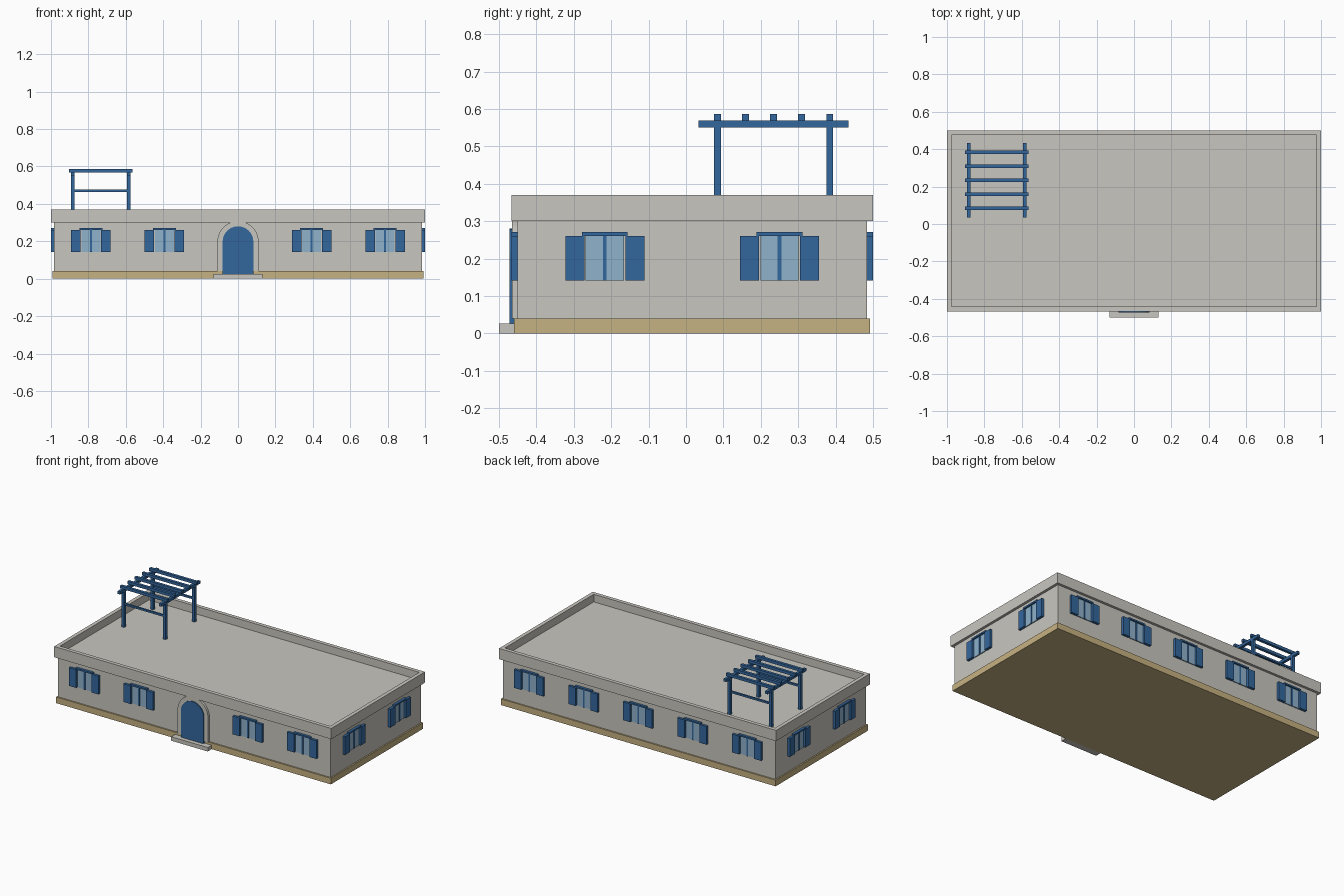
import bpy, bmesh, math
from mathutils import Matrix, Vector

if "Cube" in bpy.data.objects:
    bpy.data.objects.remove(bpy.data.objects["Cube"])


def material(name, rgb):
    m = bpy.data.materials.new(name)
    m.diffuse_color = (*rgb, 1)
    m.use_nodes = True
    m.node_tree.nodes["Principled BSDF"].inputs["Base Color"].default_value = m.diffuse_color
    return m


PLASTER = material("plaster grey", (0.578, 0.565, 0.52))
STONE = material("sand stone", (0.565, 0.445, 0.223))
BLUE = material("painted blue", (0.034, 0.136, 0.337))
GLASS = material("pale blue glass", (0.275, 0.445, 0.597))


def finish(name, bm, mat, loc=(0, 0, 0), turn=0):
    bmesh.ops.recalc_face_normals(bm, faces=bm.faces)
    me = bpy.data.meshes.new(name)
    bm.to_mesh(me)
    bm.free()
    me.materials.append(mat)
    ob = bpy.data.objects.new(name, me)
    ob.location = loc
    ob.rotation_euler.z = turn
    bpy.context.collection.objects.link(ob)
    return ob


def box(name, lo, hi, mat, loc=(0, 0, 0), turn=0):
    lo, hi = Vector(lo), Vector(hi)
    bm = bmesh.new()
    bmesh.ops.create_cube(bm, size=1, matrix=Matrix.Translation((lo + hi) / 2)
                          @ Matrix.Diagonal((*(hi - lo), 1)))
    return finish(name, bm, mat, loc, turn)


def arch(name, r, spring, z0, y_back, y_front, mat, inner=None):
    """Round-topped panel, or an arched band when an inner radius is given."""
    def outline(rad):
        arc = [(rad * math.cos(math.pi * i / 20), spring + rad * math.sin(math.pi * i / 20))
               for i in range(21)]
        return [(rad, z0)] + arc + [(-rad, z0)]
    bm = bmesh.new()
    out = [bm.verts.new((x, y_back, z)) for x, z in outline(r)]
    if inner:
        inn = [bm.verts.new((x, y_back, z)) for x, z in outline(inner)]
        faces = [bm.faces.new((out[i], out[i + 1], inn[i + 1], inn[i]))
                 for i in range(len(out) - 1)]
    else:
        faces = [bm.faces.new(out)]
    ext = bmesh.ops.extrude_face_region(bm, geom=faces, use_keep_orig=True)
    moved = [v for v in ext["geom"] if isinstance(v, bmesh.types.BMVert)]
    bmesh.ops.translate(bm, verts=moved, vec=(0, y_front - y_back, 0))
    return finish(name, bm, mat)


# Building core, all centred on the same y
CY, WX, WY = 0.0165, 0.983, 0.467
box("plinth", (-0.992, CY - 0.476, 0), (0.992, CY + 0.476, 0.04), STONE)
box("walls", (-WX, CY - WY, 0.04), (WX, CY + WY, 0.302), PLASTER)

# Parapet: block whose top is inset and sunk to the roof level
bm = bmesh.new()
bmesh.ops.create_cube(bm, size=1, matrix=Matrix.Translation((0, CY, 0.335))
                      @ Matrix.Diagonal((2, 0.967, 0.07, 1)))
bm.normal_update()
top = max(bm.faces, key=lambda f: f.calc_center_median().z)
bmesh.ops.inset_region(bm, faces=[top], thickness=0.035)
# Vertical sides for the sunken roof
ext = bmesh.ops.extrude_discrete_faces(bm, faces=[top])["faces"][0]
bmesh.ops.translate(bm, verts=list(ext.verts), vec=(0, 0, -0.05))
finish("parapet_and_roof", bm, PLASTER)

# Entrance
arch("door_surround", 0.11, 0.198, 0.04, CY - WY + 0.005, -0.4655, PLASTER, inner=0.082)
arch("door", 0.082, 0.198, 0.025, CY - WY + 0.005, -0.472, BLUE)
box("door_step", (-0.132, -0.5, 0), (0.132, -0.45, 0.026), PLASTER)


# Shuttered windows; local -y points out of the wall
def window(label, loc, turn):
    def part(name, lo, hi, mat):
        box(label + "_" + name, lo, hi, mat, loc, turn)
    part("glass", (-0.051, -0.006, 0.142), (0.051, 0.004, 0.262), GLASS)
    part("mullion", (-0.005, -0.01, 0.142), (0.005, 0.004, 0.262), BLUE)
    part("lintel", (-0.061, -0.0165, 0.261), (0.061, 0.004, 0.271), BLUE)
    for side, s in (("left", -1), ("right", 1)):
        a, b = sorted((s * 0.055, s * 0.1055))
        part(side + "_shutter", (a, -0.0165, 0.142), (b, 0.004, 0.261), BLUE)


for i in range(-2, 3):
    x = i * 0.3933
    if i:
        window(f"front_window_{i + 3}", (x, CY - WY, 0), 0)
    window(f"back_window_{i + 3}", (x, CY + WY, 0), math.pi)
for i, dy in enumerate((-0.2335, 0.2335)):
    window(f"right_window_{i + 1}", (WX, CY + dy, 0), math.pi / 2)
    window(f"left_window_{i + 1}", (-WX, CY + dy, 0), -math.pi / 2)

# Rooftop pergola
PX, PY, H = -0.734, 0.234, 0.009
for s in (-1, 1):
    x = PX + s * 0.15
    box("pergola_beam", (x - H, PY - 0.2, 0.551), (x + H, PY + 0.2, 0.569), BLUE)
    y = PY + s * 0.15
    box("pergola_rail", (PX - 0.15, y - 0.006, 0.464), (PX + 0.15, y + 0.006, 0.476), BLUE)
    for t in (-1, 1):
        y = PY + t * 0.15
        box("pergola_post", (x - H, y - H, 0.315), (x + H, y + H, 0.552), BLUE)
for i in range(5):
    y = PY - 0.15 + i * 0.075
    box("pergola_rafter", (PX - 0.17, y - H, 0.568), (PX + 0.17, y + H, 0.586), BLUE)
